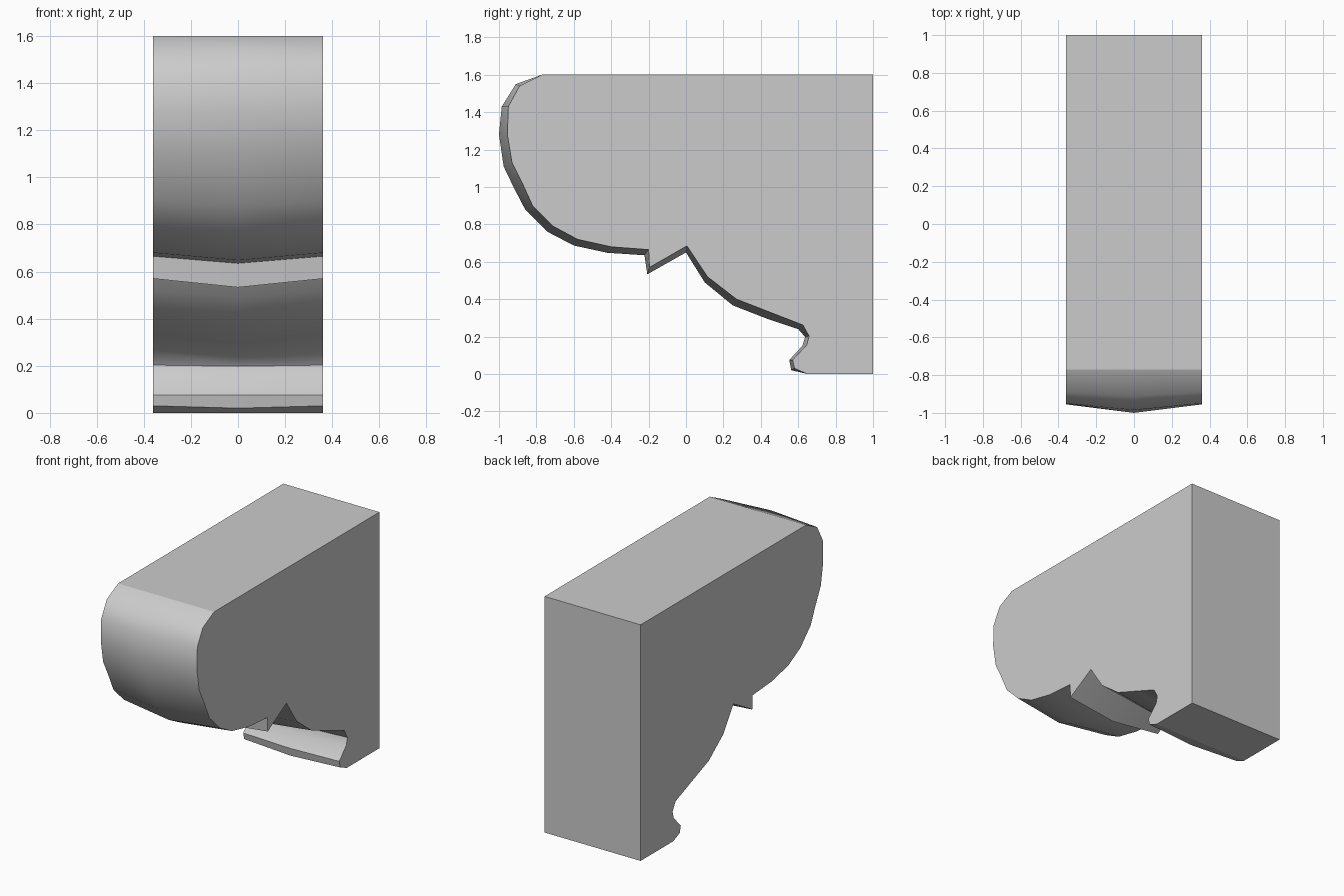
import bpy
import bmesh
import math

cube = bpy.data.objects.get("Cube")
if cube:
    bpy.data.objects.remove(cube, do_unlink=True)

HALF_WIDTH = 0.36
BACK, TOP = 1.0, 1.6

# Moulding profile (y, z) on the two flat sides, from top to foot
side = [(-0.77, 1.6), (-0.89, 1.54), (-0.95, 1.43), (-0.955, 1.28),
        (-0.93, 1.13), (-0.875, 1.02), (-0.82, 0.9), (-0.71, 0.79),
        (-0.58, 0.72), (-0.4, 0.68), (-0.2, 0.665), (-0.195, 0.57),
        (0.005, 0.685), (0.115, 0.52), (0.27, 0.4), (0.45, 0.33),
        (0.625, 0.262), (0.658, 0.203), (0.645, 0.155), (0.57, 0.075),
        (0.58, 0.03), (0.65, 0)]
# Same profile on the raised centre line
centre = [(-0.77, 1.6), (-0.91, 1.55), (-0.985, 1.43), (-1, 1.28),
          (-0.975, 1.11), (-0.92, 0.995), (-0.86, 0.88), (-0.74, 0.76),
          (-0.6, 0.687), (-0.42, 0.648), (-0.222, 0.635), (-0.207, 0.533),
          (0, 0.65), (0.1, 0.49), (0.25, 0.367), (0.44, 0.293),
          (0.6, 0.24), (0.637, 0.198), (0.622, 0.15), (0.552, 0.075),
          (0.563, 0.02), (0.65, 0)]

stone = bpy.data.materials.new("grey stone")
stone.use_nodes = True
colour = (0.6, 0.6, 0.6, 1)
stone.diffuse_color = colour
stone.node_tree.nodes["Principled BSDF"].inputs["Base Color"].default_value = colour

# Three cross-sections: right side, centre ridge, left side
bm = bmesh.new()
rows = []
for x, profile in ((-HALF_WIDTH, side), (0, centre), (HALF_WIDTH, side)):
    outline = profile + [(BACK, 0), (BACK, TOP)]
    rows.append([bm.verts.new((x, y, z)) for y, z in outline])

# Skin between sections; only the carved front is smooth
count = len(rows[0])
for a, b in zip(rows, rows[1:]):
    for i in range(count):
        j = (i + 1) % count
        face = bm.faces.new((a[i], a[j], b[j], b[i]))
        face.smooth = i < len(side) - 1

# Flat side faces
bm.faces.new(rows[0])
bm.faces.new(rows[2])
bmesh.ops.recalc_face_normals(bm, faces=bm.faces)

# Keep crisp arrises along the moulding and the block edges
for edge in bm.edges:
    flat = not all(f.smooth for f in edge.link_faces)
    edge.smooth = not flat and edge.calc_face_angle() < math.radians(40)

# Merge the halves of the flat top, back and underside
seams = [e for e in bm.edges if all(not f.smooth for f in e.link_faces)
         and e.calc_face_angle() < 0.001]
bmesh.ops.dissolve_edges(bm, edges=seams, use_verts=False)

mesh = bpy.data.meshes.new("corbel")
bm.to_mesh(mesh)
bm.free()
mesh.materials.append(stone)
bpy.context.collection.objects.link(bpy.data.objects.new("corbel", mesh))
